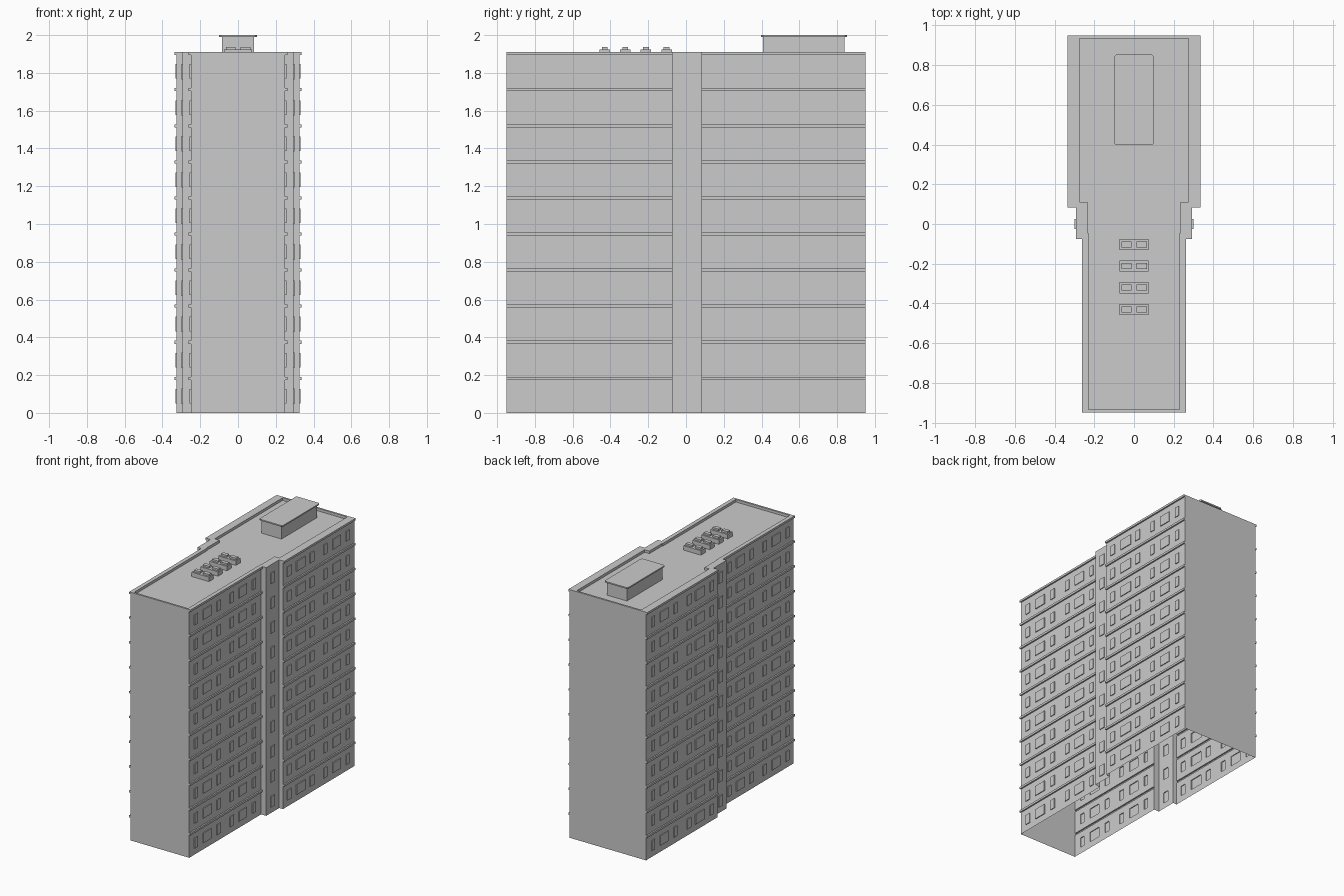
import bpy, bmesh

if "Cube" in bpy.data.objects:
    bpy.data.objects.remove(bpy.data.objects["Cube"])

FLOORS, STOREY = 10, 0.191
TOP, ROOF_Z = FLOORS * STOREY, 1.89
WINDOW_OUT, BAND_OUT = 0.006, 0.011

bm = bmesh.new()


def face(*pts):
    bm.faces.new([bm.verts.new(p) for p in pts])


def relief_wall(x, y0, y1, windows, sill, head, bands):
    """Wall facing +x, with windows and floor bands raised out of one surface."""
    ys = sorted([y0, y1] + [v for w in windows for v in w])
    zs = [0.0]
    for k in range(FLOORS):
        b = k * STOREY
        zs += [b + sill, b + head, b + STOREY - 0.016, b + STOREY]
    ny, nz = len(ys) - 1, len(zs) - 1

    def depth(i, j):
        if not (0 <= i < ny and 0 <= j < nz):
            return x
        row = j % 4
        if row == 3 and bands:
            return x + BAND_OUT
        if row == 1 and i % 2 == 1:
            return x + WINDOW_OUT
        return x

    for i in range(ny + 1):
        for j in range(nz + 1):
            d = depth(i, j)
            if i < ny and j < nz:
                a, b, c, e = ys[i], ys[i + 1], zs[j], zs[j + 1]
                face((d, a, c), (d, b, c), (d, b, e), (d, a, e))
            if j < nz:
                p = depth(i - 1, j)
                if p != d:
                    y, c, e = ys[i], zs[j], zs[j + 1]
                    face((p, y, c), (d, y, c), (d, y, e), (p, y, e))
            if i < ny:
                p = depth(i, j - 1)
                if p != d:
                    a, b, z = ys[i], ys[i + 1], zs[j]
                    face((p, a, z), (p, b, z), (d, b, z), (d, a, z))


# Right half of the footprint, front to back, and the parapet's inner edge
outer = [(0, -0.95), (0.25, -0.95), (0.25, -0.075), (0.293, -0.075),
         (0.293, 0.083), (0.325, 0.083), (0.325, 0.95), (0, 0.95)]
inner = [(0, -0.935), (0.23, -0.935), (0.23, -0.045), (0.235, -0.045),
         (0.235, 0.11), (0.275, 0.11), (0.275, 0.935), (0, 0.935)]

# Side walls with windows
front_windows = [(-0.89, -0.85), (-0.785, -0.685), (-0.617, -0.575),
                 (-0.458, -0.413), (-0.35, -0.254), (-0.185, -0.147)]
back_windows = [(0.132, 0.177), (0.243, 0.354), (0.407, 0.455),
                (0.574, 0.615), (0.683, 0.78), (0.847, 0.885)]
relief_wall(0.25, -0.95, -0.075, front_windows, 0.05, 0.127, True)
relief_wall(0.293, -0.075, 0.083, [(-0.024, 0.024)], 0.046, 0.129, False)
relief_wall(0.325, 0.083, 0.95, back_windows, 0.05, 0.127, True)

# Plain end walls, step walls, parapet rim and sunken roof
for i in range(len(outer) - 1):
    p, q, r, s = outer[i], outer[i + 1], inner[i], inner[i + 1]
    if p[1] == q[1]:
        face((*p, 0), (*q, 0), (*q, TOP), (*p, TOP))
    face((*p, TOP), (*q, TOP), (*s, TOP), (*r, TOP))
    face((*s, ROOF_Z), (*r, ROOF_Z), (*r, TOP), (*s, TOP))
face(*[(*p, ROOF_Z) for p in inner])

bmesh.ops.remove_doubles(bm, verts=bm.verts, dist=1e-5)
mesh = bpy.data.meshes.new("tower_block")
bm.to_mesh(mesh)
bm.free()
tower = bpy.data.objects.new("tower_block", mesh)
bpy.context.collection.objects.link(tower)
tower.modifiers.new("mirror", 'MIRROR')


def box(name, x0, x1, y0, y1, z0, z1):
    bpy.ops.mesh.primitive_cube_add(
        size=1, location=((x0 + x1) / 2, (y0 + y1) / 2, (z0 + z1) / 2))
    ob = bpy.context.object
    ob.name = name
    ob.scale = (x1 - x0, y1 - y0, z1 - z0)
    bpy.ops.object.transform_apply(location=False, rotation=False, scale=True)
    return ob


# Roof plant room with overhanging slab
box("plant_room", -0.085, 0.085, 0.408, 0.84, ROOF_Z, 1.99)
slab = box("plant_room_slab", -0.1, 0.1, 0.397, 0.853, 1.99, 2.0)
sm = bmesh.new()
sm.from_mesh(slab.data)
corners = [e for e in sm.edges if abs(e.verts[0].co.z - e.verts[1].co.z) > 0.005]
bmesh.ops.bevel(sm, geom=corners, offset=0.01, segments=1, affect='EDGES')
sm.to_mesh(slab.data)
sm.free()

# Row of roof vents, each with two caps
for n in range(4):
    y = -0.103 - n * 0.109
    box(f"vent_base_{n + 1}", -0.074, 0.074, y - 0.028, y + 0.028, ROOF_Z, 1.924)
    for side, a, b in (("left", -0.064, -0.013), ("right", 0.012, 0.065)):
        box(f"vent_cap_{side}_{n + 1}", a, b, y - 0.015, y + 0.015, 1.924, 1.938)
